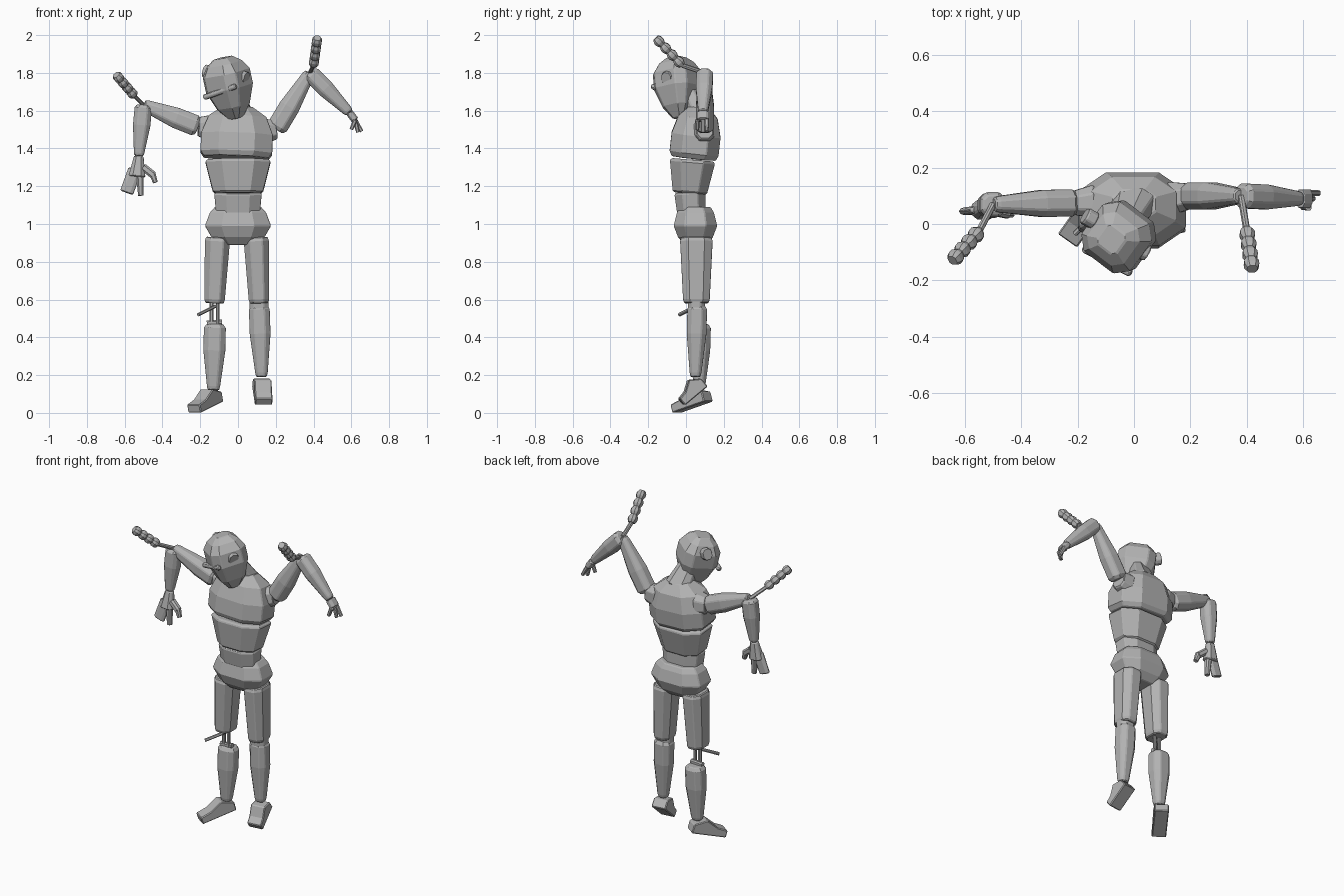
import bpy
import bmesh
import math
from mathutils import Vector

default_cube = bpy.data.objects.get("Cube")
if default_cube:
    bpy.data.objects.remove(default_cube, do_unlink=True)

# One plain grey for the whole mannequin
grey = (.45, .45, .45, 1)
material = bpy.data.materials.new("plain_grey")
material.use_nodes = True
material.diffuse_color = grey
material.node_tree.nodes["Principled BSDF"].inputs["Base Color"].default_value = grey

FRONT_BACK = Vector((0, 1, 0))
UPRIGHT = Vector((0, 0, 1))

# Shared profiles: position along the part, relative size
STRAIGHT = [(0, 1), (1, 1)]
PLATE = [(0, .9), (.06, 1), (.94, 1), (1, .9)]
SLIM = [(0, .75), (.06, 1), (.4, 1), (.94, .6), (1, .5)]
CHEST = [(0, .9), (.1, 1), (.45, 1), (.8, .8), (.9, .6), (1, .4)]
PELVIS = [(0, .5), (.2, .8), (.5, 1), (.85, .85), (1, .7)]
HEAD = [(0, .3), (.2, .7), (.5, 1), (.75, 1), (.9, .75), (1, .4)]
FOOT = [(0, .6), (.35, 1), (.7, .6), (1, .5)]
GRIP = [(i / 12, 1 if i % 3 else .7) for i in range(13)]


def cross_section(width, depth, corner):
    """Chamfered rectangle; a corner value of one gives a plain box."""
    if corner == 1:
        return [(width, depth), (-width, depth), (-width, -depth), (width, -depth)]
    quarter = [(width, corner * depth), (corner * width, depth)]
    upper = quarter + [(-x, y) for x, y in reversed(quarter)]
    return upper + [(-x, -y) for x, y in upper]


def loft(name, start, end, width, depth, profile=PLATE, taper=1,
         corner=.5, spin=0, flat_sole=False, bevel=.005):
    """Skin a profile from start to end; width and depth are half sizes."""
    start, end = Vector(start), Vector(end)
    axis = (end - start).normalized()
    reference = UPRIGHT if flat_sole else FRONT_BACK
    side = reference.cross(axis).normalized()
    back = axis.cross(side)
    cos, sin = math.cos(math.radians(spin)), math.sin(math.radians(spin))

    bm = bmesh.new()
    loops = []
    for position, size in profile:
        size *= 1 + (taper - 1) * position
        centre = start.lerp(end, position)
        half_width, half_depth = width * size, depth * size
        if flat_sole:
            centre += back * half_depth
            half_width = width
        loops.append([
            bm.verts.new(centre + side * (x * cos - y * sin) + back * (x * sin + y * cos))
            for x, y in cross_section(half_width, half_depth, corner)
        ])
    for lower, upper in zip(loops, loops[1:]):
        for i in range(len(lower)):
            bm.faces.new((lower[i - 1], lower[i], upper[i], upper[i - 1]))
    bm.faces.new(loops[0])
    bm.faces.new(loops[-1])
    bmesh.ops.recalc_face_normals(bm, faces=bm.faces[:])

    mesh = bpy.data.meshes.new(name)
    bm.to_mesh(mesh)
    bm.free()
    mesh.materials.append(material)
    part = bpy.data.objects.new(name, mesh)
    bpy.context.collection.objects.link(part)
    if bevel:
        modifier = part.modifiers.new("soft_edges", "BEVEL")
        modifier.width = bevel
        modifier.segments = 1
        modifier.limit_method = "ANGLE"
        modifier.angle_limit = math.radians(40)


def rod(name, start, end, radius, taper=1):
    """Thin straight bar, optionally tapered."""
    loft(name, start, end, radius, radius, STRAIGHT, taper, bevel=0)


def dagger(name, joint, guard, pommel):
    """Thin shank out of the elbow with a ribbed grip."""
    rod(name + "_shank", joint, guard, .011)
    loft(name + "_grip", guard, pommel, width=.026, depth=.026, profile=GRIP, bevel=0)


# Torso
loft("chest", (-.01, .04, 1.35), (0, .07, 1.62), width=.19, depth=.13, profile=CHEST)
loft("ribcage", (0, .02, 1.16), (0, .035, 1.34), width=.13, depth=.09, taper=1.35)
loft("waist", (0, .03, 1.05), (0, .02, 1.17), width=.115, depth=.075, taper=1.1)
loft("pelvis", (0, .05, .89), (0, .05, 1.09), width=.175, depth=.115, profile=PELVIS)

# Neck and turned, tilted head
loft("neck", (0, .08, 1.57), (-.03, .01, 1.7), width=.08, depth=.06, taper=.7)
loft("head", (-.01, -.03, 1.56), (-.08, -.055, 1.88), width=.11, depth=.11,
     profile=HEAD, corner=.6, spin=-37)
loft("visor_lip", (-.18, -.085, 1.67), (-.01, -.175, 1.73), width=.015, depth=.015)
loft("left_ear", (.01, -.085, 1.78), (.045, -.105, 1.77), width=.035, depth=.03)
loft("right_ear", (-.14, .01, 1.8), (-.175, .03, 1.81), width=.035, depth=.03)


def arm(side, socket, shoulder, elbow, wrist):
    """Shoulder cuff, upper arm and forearm between shared joints."""
    loft(side + "_shoulder", socket, shoulder, width=.068, depth=.06, taper=.75)
    loft(side + "_upper_arm", shoulder, elbow, width=.055, depth=.048, profile=SLIM)
    loft(side + "_forearm", elbow, wrist, width=.046, depth=.044, profile=SLIM)


# Right arm, hanging from the elbow, with an open hand
right_elbow = Vector((-.5, .07, 1.63))
right_wrist = Vector((-.525, .06, 1.36))
right_palm = Vector((-.535, .05, 1.25))
arm("right", (-.14, .08, 1.51), (-.21, .075, 1.515), right_elbow, right_wrist)
loft("right_palm", right_wrist, right_palm, width=.025, depth=.02, taper=1.8)
loft("right_mitten", (-.545, .05, 1.29), (-.59, .045, 1.165), width=.036, depth=.014)
rod("right_finger", (-.52, .05, 1.27), (-.515, .045, 1.15), radius=.02, taper=.7)
rod("right_thumb", (-.5, .05, 1.3), (-.45, .04, 1.26), radius=.02)
rod("right_thumb_tip", (-.455, .04, 1.27), (-.437, .035, 1.22), radius=.018, taper=.7)

# Left arm, raised with the forearm folded outward
left_elbow = Vector((.38, .1, 1.8))
left_wrist = Vector((.59, .09, 1.59))
left_palm = Vector((.62, .09, 1.55))
arm("left", (.13, .09, 1.49), (.2, .1, 1.5), left_elbow, left_wrist)
loft("left_palm", left_wrist, left_palm, width=.02, depth=.033)
for finger, reach in (("index", (-.02, -.03, -.05)), ("middle", (.015, 0, -.065)),
                      ("little", (.035, .02, -.06))):
    tip = left_palm + Vector(reach)
    knuckle = Vector((left_palm.x, tip.y, left_palm.z))
    rod(f"left_{finger}_finger", knuckle, tip, radius=.012, taper=.8)

# Daggers lodged in both elbows
dagger("right_dagger", right_elbow, (-.55, -.025, 1.68), (-.645, -.13, 1.79))
dagger("left_dagger", left_elbow, (.4, -.02, 1.84), (.42, -.16, 1.985))

# Thighs
for side, hip, knee in (("right", -.108, -.125), ("left", .096, .112)):
    loft(side + "_thigh", (hip, .055, .93), (knee, .055, .58),
         width=.067, depth=.087, taper=.8)

# Left lower leg with an intact knee
loft("left_knee", (.112, .055, .54), (.112, .055, .6), width=.05, depth=.045)
loft("left_shin", (.112, .06, .57), (.125, .05, .19), width=.055, depth=.052, profile=SLIM)
loft("left_foot", (.12, .11, .14), (.135, -.01, .04), width=.046, depth=.045,
     profile=FOOT, corner=1, flat_sole=True)

# Right lower leg held by bare struts
for place, x in (("outer", -.14), ("inner", -.107)):
    rod(f"right_knee_{place}_strut", (x, .06, .45), (x, .06, .6), radius=.01)
rod("right_knee_axle", (-.165, .065, .475), (-.085, .065, .48), radius=.014)
rod("right_knee_peg", (-.12, .055, .565), (-.21, -.035, .52), radius=.009)
loft("right_shin", (-.122, .08, .47), (-.13, .07, .12), width=.058, depth=.052, profile=SLIM)
loft("right_foot", (-.11, .12, .06), (-.23, -.05, 0), width=.042, depth=.045,
     profile=FOOT, corner=1, flat_sole=True)
